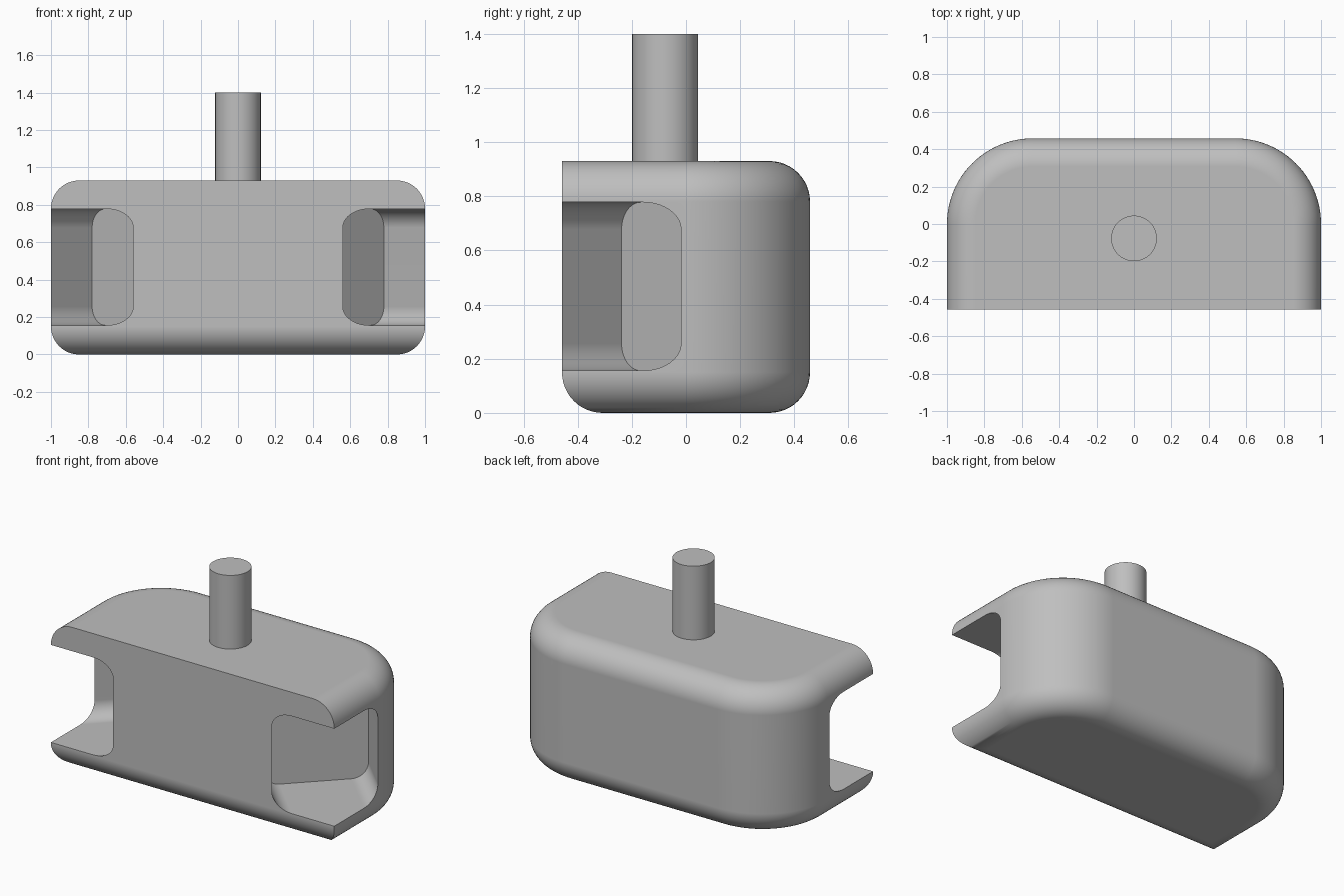
import bpy, bmesh
from math import sin, cos, pi, radians
from mathutils import Matrix, Vector

cube = bpy.data.objects.get("Cube")
if cube:
    bpy.data.objects.remove(cube)

grey = bpy.data.materials.new("plain grey")
grey.use_nodes = True
COLOUR = (0.52, 0.52, 0.52, 1)
grey.diffuse_color = COLOUR
grey.node_tree.nodes["Principled BSDF"].inputs["Base Color"].default_value = COLOUR

HEIGHT, HALF_DEPTH, CORNER, FILLET = 0.93, 0.458, 0.458, 0.15


def add_object(name, bm):
    bmesh.ops.recalc_face_normals(bm, faces=bm.faces)
    mesh = bpy.data.meshes.new(name)
    bm.to_mesh(mesh)
    bm.free()
    mesh.materials.append(grey)
    obj = bpy.data.objects.new(name, mesh)
    bpy.context.collection.objects.link(obj)
    return obj


def select(obj):
    bpy.ops.object.select_all(action="DESELECT")
    obj.select_set(True)
    bpy.context.view_layer.objects.active = obj


def outline(z, inset, front_inset):
    """Plan outline with a straight front and two large rounded back corners."""
    front = -HALF_DEPTH + front_inset
    points = [Vector((1 - inset, front, z))]
    for side in (1, -1):
        for i in range(25):
            a = i / 24 * pi / 2
            if side < 0:
                a = pi / 2 - a
            points.append(Vector((side * (1 - CORNER + (CORNER - inset) * cos(a)),
                                  HALF_DEPTH - CORNER + (CORNER - inset) * sin(a), z)))
    points.append(Vector((inset - 1, front, z)))
    return points


# Body: stacked outlines, rounded all round the bottom, sharp along the top front
bm = bmesh.new()
rings = []
STEPS = 12
for i in range(STEPS + 1):
    a = i / STEPS * pi / 2
    d = FILLET * (1 - sin(a))
    rings.append(outline(FILLET * (1 - cos(a)), d, d))
for i in range(STEPS + 1):
    a = i / STEPS * pi / 2
    rings.append(outline(HEIGHT - FILLET * (1 - sin(a)), FILLET * (1 - cos(a)), 0))
loops = [[bm.verts.new(p) for p in ring] for ring in rings]
for low, high in zip(loops, loops[1:]):
    for j in range(len(low)):
        k = (j + 1) % len(low)
        bm.faces.new((low[j], low[k], high[k], high[j]))
bm.faces.new(loops[0][::-1])
bm.faces.new(loops[-1])
body = add_object("body", bm)

# Diagonal rounded-square pockets cut into both front corners
for side in (1, -1):
    bm = bmesh.new()
    bmesh.ops.create_cube(bm, size=1, matrix=Matrix.Diagonal((1, 0.622, 0.622, 1)))
    long_edges = [e for e in bm.edges
                  if abs(e.verts[0].co.x - e.verts[1].co.x) > 0.5]
    bmesh.ops.bevel(bm, geom=long_edges, offset=0.1, segments=10,
                    profile=0.5, affect="EDGES")
    angle = radians(-45 if side > 0 else -135)
    turn = Matrix.Rotation(angle, 4, "Z")
    centre = Vector((side * 0.56, -0.018, 0.467)) + turn @ Vector((0.5, 0, 0))
    bmesh.ops.transform(bm, matrix=Matrix.Translation(centre) @ turn, verts=bm.verts)
    cutter = add_object("pocket_cutter", bm)
    cutter.hide_render = True
    cut = body.modifiers.new("pocket", "BOOLEAN")
    cut.operation, cut.solver, cut.object = "DIFFERENCE", "EXACT", cutter
    select(body)
    bpy.ops.object.modifier_apply(modifier=cut.name)
    bpy.data.objects.remove(cutter)

# Stem: round post on top
bm = bmesh.new()
bmesh.ops.create_cone(bm, cap_ends=True, segments=64, radius1=0.122, radius2=0.122,
                      depth=1.4 - HEIGHT,
                      matrix=Matrix.Translation((0, -0.077, (1.4 + HEIGHT) / 2)))
stem = add_object("stem", bm)

# Smooth rounds with crisp edges and flat faces
for obj in (body, stem):
    select(obj)
    bpy.ops.object.shade_smooth_by_angle(angle=radians(30))
    weighted = obj.modifiers.new("flat face normals", "WEIGHTED_NORMAL")
    weighted.keep_sharp = True
